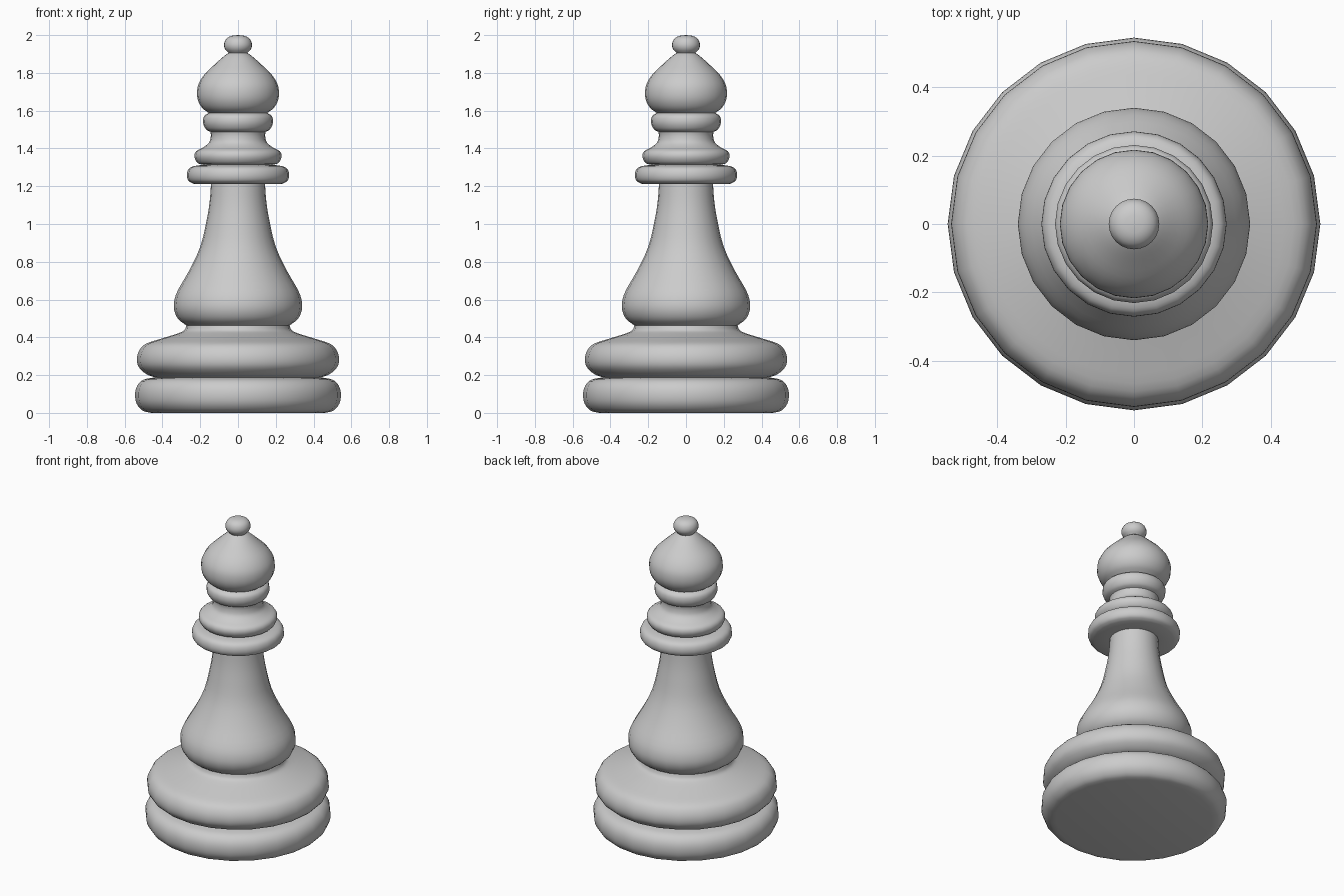
import bpy, bmesh, math
from mathutils import Vector

if "Cube" in bpy.data.objects:
    bpy.data.objects.remove(bpy.data.objects["Cube"])

SIDES = 24


def smooth_curve(pts, steps=3):
    """Catmull-Rom curve through the (radius, height) points."""
    p = [Vector(q) for q in pts]
    p = [2 * p[0] - p[1]] + p + [2 * p[-1] - p[-2]]
    out = []
    for a, b, c, d in zip(p, p[1:], p[2:], p[3:]):
        for k in range(steps):
            t = k / steps
            out.append(0.5 * (2 * b + (c - a) * t + (2 * a - 5 * b + 4 * c - d) * t * t
                              + (3 * b - a - 3 * c + d) * t ** 3))
    return out + [p[-2]]


def turned_part(name, pts, lead=()):
    """Lathe a profile from bottom to top; lead points form a flat underside."""
    prof = [Vector(q) for q in lead] + smooth_curve(pts)
    bm = bmesh.new()
    rings = []
    for r, z in prof:
        r = max(r, 0)
        rings.append([bm.verts.new((r * math.cos(2 * math.pi * i / SIDES),
                                    r * math.sin(2 * math.pi * i / SIDES), z))
                      for i in range(SIDES)])
    for lo, hi in zip(rings, rings[1:]):
        for i in range(SIDES):
            j = (i + 1) % SIDES
            bm.faces.new((lo[i], lo[j], hi[j], hi[i]))
    bmesh.ops.remove_doubles(bm, verts=bm.verts[:], dist=1e-5)
    mesh = bpy.data.meshes.new(name)
    bm.to_mesh(mesh)
    bm.free()
    mesh.shade_smooth()
    mesh.set_sharp_from_angle(angle=math.radians(45))
    ob = bpy.data.objects.new(name, mesh)
    bpy.context.collection.objects.link(ob)
    return ob


# Foot disc and the ring above it
turned_part("foot_disc", [(.46, 0), (.505, .012), (.537, .05), (.545, .10), (.533, .145),
                          (.50, .176), (.44, .188)], lead=[(0, 0)])
turned_part("foot_ring", [(.44, .188), (.485, .205), (.525, .242), (.535, .285), (.523, .33),
                          (.49, .365), (.41, .392), (.32, .42), (.285, .437), (.273, .463)])

# Flared body tapering into the shaft
turned_part("body", [(.273, .463), (.315, .495), (.337, .54), (.338, .59), (.318, .65),
                     (.255, .76), (.198, .885), (.165, 1.025), (.15, 1.12), (.143, 1.213)])

# Three collars under the head
turned_part("wide_collar", [(.235, 1.213), (.262, 1.228), (.271, 1.258), (.262, 1.29),
                            (.235, 1.306), (.18, 1.314)], lead=[(.143, 1.213)])
turned_part("middle_collar", [(.18, 1.314), (.213, 1.322), (.231, 1.355), (.222, 1.385),
                              (.185, 1.405), (.153, 1.432), (.144, 1.465), (.146, 1.488)])
turned_part("upper_collar", [(.146, 1.488), (.17, 1.502), (.185, 1.535), (.18, 1.57),
                             (.155, 1.588)])

# Rounded head and its finial ball
turned_part("head", [(.155, 1.588), (.19, 1.615), (.212, 1.655), (.217, 1.70), (.207, 1.745),
                     (.175, 1.795), (.12, 1.848), (.075, 1.888), (.05, 1.905)])
turned_part("finial", [(.05, 1.905), (.068, 1.925), (.074, 1.95), (.064, 1.978),
                       (.038, 1.995), (0, 2.0)])
